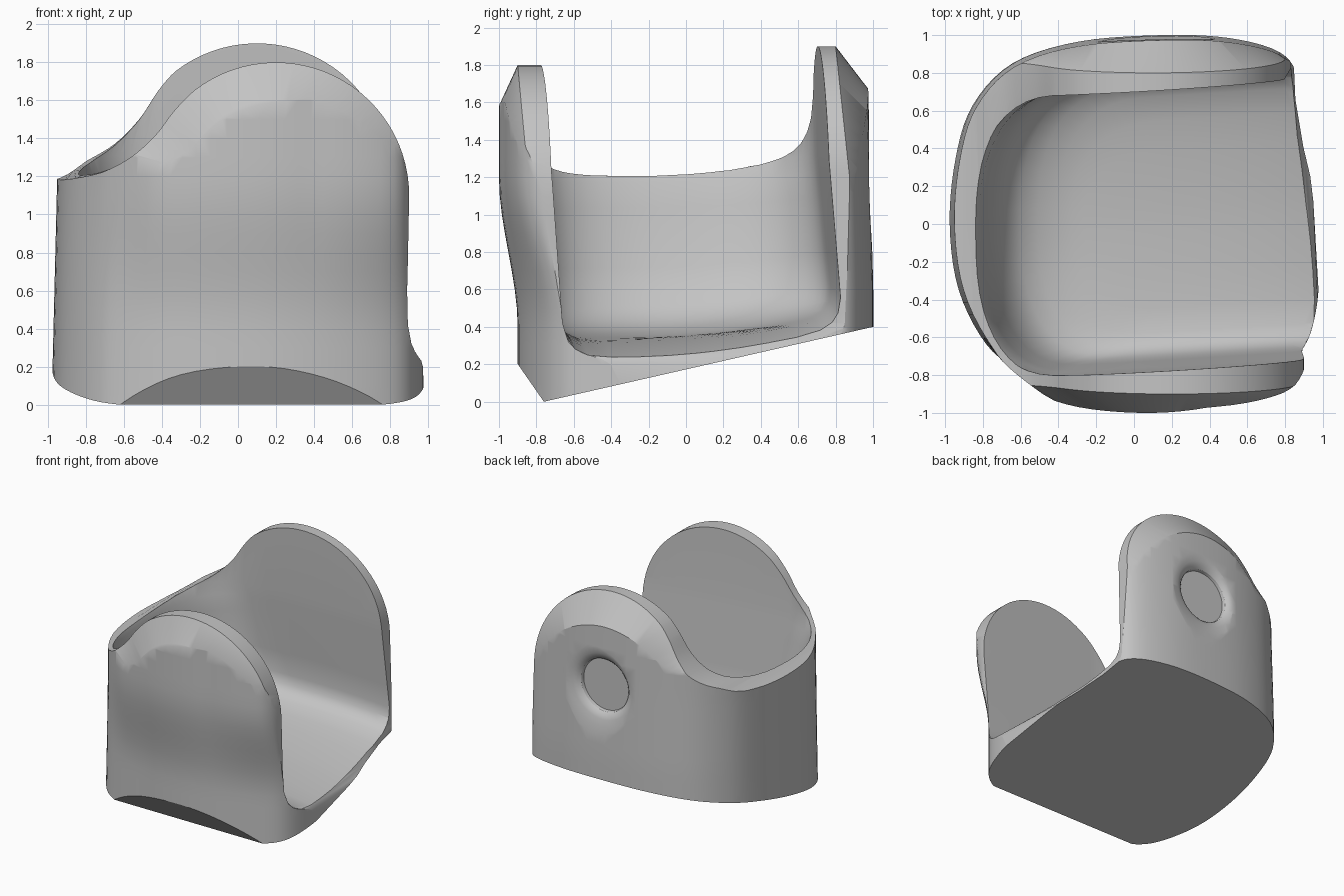
import bpy, bmesh, math
from mathutils import Vector

cube = bpy.data.objects.get("Cube")
if cube:
    bpy.data.objects.remove(cube, do_unlink=True)

gray = bpy.data.materials.new("plain gray")
gray.use_nodes = True
gray.diffuse_color = (0.55, 0.55, 0.55, 1)
gray.node_tree.nodes["Principled BSDF"].inputs["Base Color"].default_value = (0.55, 0.55, 0.55, 1)


def loft(name, rings, fold_start=False):
    """Skin closed rings of equal length; fold_start caps the first ring with cross strips."""
    bm = bmesh.new()
    rows = [[bm.verts.new(p) for p in ring] for ring in rings]
    n = len(rows[0])
    for a, b in zip(rows, rows[1:]):
        for i in range(n):
            j = (i + 1) % n
            bm.faces.new((a[i], a[j], b[j], b[i]))
    if fold_start:
        a = rows[0]
        for i in range(n // 2 - 1):
            bm.faces.new((a[i], a[i + 1], a[n - 2 - i], a[n - 1 - i]))
    else:
        bm.faces.new(rows[0])
    bm.faces.new(rows[-1])
    bmesh.ops.recalc_face_normals(bm, faces=bm.faces)
    mesh = bpy.data.meshes.new(name)
    bm.to_mesh(mesh)
    bm.free()
    mesh.materials.append(gray)
    obj = bpy.data.objects.new(name, mesh)
    bpy.context.collection.objects.link(obj)
    return obj


def smooth_loop(pts, steps):
    """Closed Catmull-Rom curve through the points."""
    out = []
    n = len(pts)
    for i in range(n):
        a, b, c, d = (Vector(pts[(i + k) % n]) for k in (-1, 0, 1, 2))
        for s in range(steps):
            t = s / steps
            out.append(0.5 * (2 * b + (c - a) * t + (2 * a - 5 * b + 4 * c - d) * t * t
                              + (3 * b - a - 3 * c + d) * t ** 3))
    return out


def clamp(v):
    return max(0.0, min(1.0, v))


# Outer body: rounded plan, front leaning outward, back leaning slightly inward
plan = smooth_loop([(-.6, -.77), (-.3, -.87), (.1, -.9), (.45, -.86), (.75, -.765), (.9, -.65),
                    (.965, -.45), (.98, -.2), (.965, .15), (.92, .5), (.87, .77), (.77, .91),
                    (.5, .985), (.15, 1), (-.3, .965), (-.65, .85), (-.86, .63), (-.95, .35),
                    (-.98, 0), (-.93, -.35), (-.78, -.64)], 5)


def body_point(p, z):
    x, y = p
    lean = clamp((z - .4) / .8)
    lean = lean * lean * (3 - 2 * lean)
    if y < 0:
        reach = .1 + .05 * clamp((x - .4) / .4)
        y -= reach * lean * clamp((x + .8) / .35) * clamp((-y - .4) / .3)
    else:
        y -= .03 * clamp((z - .6) / 1.2) * clamp(y)
    if x < 0:
        x *= 1 - .03 * clamp(z / 1.2)
    return x, y, z


body = loft("cradle_body", [[body_point(p, k / 10) for p in plan] for k in range(-1, 21)])

# Tilted underside and front bottom chamfer
bm = bmesh.new()
bm.from_mesh(body.data)
for co, no in (((0, -.76, 0), (0, .2216, -.975)), ((0, -.76, 0), (0, -.82, -.57))):
    cut = bmesh.ops.bisect_plane(bm, geom=bm.verts[:] + bm.edges[:] + bm.faces[:],
                                 plane_co=co, plane_no=no, clear_outer=True)
    edges = [e for e in cut["geom_cut"] if isinstance(e, bmesh.types.BMEdge)]
    bmesh.ops.holes_fill(bm, edges=edges, sides=0)
bmesh.ops.recalc_face_normals(bm, faces=bm.faces)
bm.to_mesh(body.data)
bm.free()


# Side silhouette: round plate top that sweeps down to the low wall
def silhouette(cx, cz, r, sweep, lip):
    pts = [(-1.2, -.1), (lip + .02, -.1), (lip, .2), (lip - .01, .23), (lip - .04, .265),
           (lip - .07, .32), (lip - .09, .42), (lip - .095, .6)]
    for k in range(29):
        a = math.radians(128 * k / 28)
        pts.append((cx + r * math.cos(a), cz + r * math.sin(a)))
    chain = smooth_loop([pts[-3], pts[-1]] + sweep, 4)
    return pts + [tuple(p) for p in chain[5:len(sweep) * 4 + 1]] + [sweep[-1]]


front = silhouette(.2, 1.1, .7, [(-.34, 1.54), (-.44, 1.41), (-.58, 1.29), (-.76, 1.205),
                                 (-.95, 1.17), (-1.2, 1.16)], .985)
back = silhouette(.1, 1.2, .7, [(-.42, 1.65), (-.52, 1.5), (-.65, 1.37), (-.8, 1.28),
                                (-.95, 1.2), (-1.2, 1.18)], .925)


def station(prof, y, scale=1, skew=0):
    """Silhouette at depth y, shrunk about the plate centre; skew slides its lower part in depth."""
    cx, cz = (.2, 1.1) if prof is front else (.1, 1.2)
    return [(cx + (x - cx) * scale, y + skew * clamp((cz + .7 - z) / .75),
             cz + (z - cz) * scale if z > .9 else z) for x, z in prof]


clip = loft("silhouette_cutter", [station(front, -1.05, .56), station(front, -.99, .72, .02),
                                  station(front, -.9, 1, .07), station(front, -.7),
                                  station(back, .68), station(back, .8, 1, .08),
                                  station(back, .95, .72, .06), station(back, 1.04, .56, .05)])


# Inner hollow, open on one side, with a soft fillet into the floor
def floor_height(x, y):
    rise = 1 - math.exp(-max(-.1, .97 - x) / .6)
    return .235 + .11 * max(0, y + .3) ** 2 + .125 * rise


def hollow_ring(h, left, inset):
    drift = .1 * clamp(1 - h / 1.6)
    yf, yb = -.795 + drift + inset, .695 + drift - inset
    mid, half = (yf + yb) / 2, (yb - yf) / 2
    bend = left + .5
    straight = [1.3 - (1.3 - bend) * k / 12 for k in range(12)]
    path = [(x, -1) for x in straight]
    for k in range(24):
        a = math.pi * (k + .5) / 24
        s, c = math.sin(a), math.cos(a)
        path.append((bend - .5 * s ** .8, -math.copysign(abs(c) ** .8, c)))
    path += [(x, 1) for x in reversed(straight)]
    ring = []
    for x, v in path:
        y = mid + half * v + .06 * (min(x, 1) - .1)
        ring.append((x, y, h + floor_height(x, y) * clamp(1 - h / 1.8)))
    return ring


levels = [(0, -.25, .7), (0, -.25, .55), (0, -.27, .4), (0, -.33, .25), (.012, -.41, .12),
          (.045, -.51, .055), (.1, -.6, .02), (.2, -.68, 0), (.45, -.75, 0), (.85, -.8, 0),
          (1.02, -.825, 0), (1.15, -.865, 0), (2.2, -.88, 0)]
hollow = loft("hollow_cutter", [hollow_ring(*lv) for lv in levels], fold_start=True)

# Round flared socket in the back plate
socket_profile = [(.91, .215), (.935, .22), (.955, .24), (.97, .275), (.98, .33), (1.0, .42), (1.1, .5)]
socket = loft("socket_cutter", [[(.1 + r * math.cos(math.tau * k / 48), y, 1.17 + r * math.sin(math.tau * k / 48))
                                 for k in range(48)] for y, r in socket_profile])

for cutter, mode in ((clip, 'INTERSECT'), (hollow, 'DIFFERENCE'), (socket, 'DIFFERENCE')):
    mod = body.modifiers.new(cutter.name, 'BOOLEAN')
    mod.operation = mode
    mod.solver = 'EXACT'
    mod.object = cutter
    bpy.context.view_layer.objects.active = body
    bpy.ops.object.modifier_apply(modifier=mod.name)
    bpy.data.objects.remove(cutter, do_unlink=True)

# Smooth shading with crisp rims
bpy.ops.object.select_all(action='DESELECT')
body.select_set(True)
bpy.context.view_layer.objects.active = body
bpy.ops.object.shade_smooth_by_angle(angle=math.radians(32))
